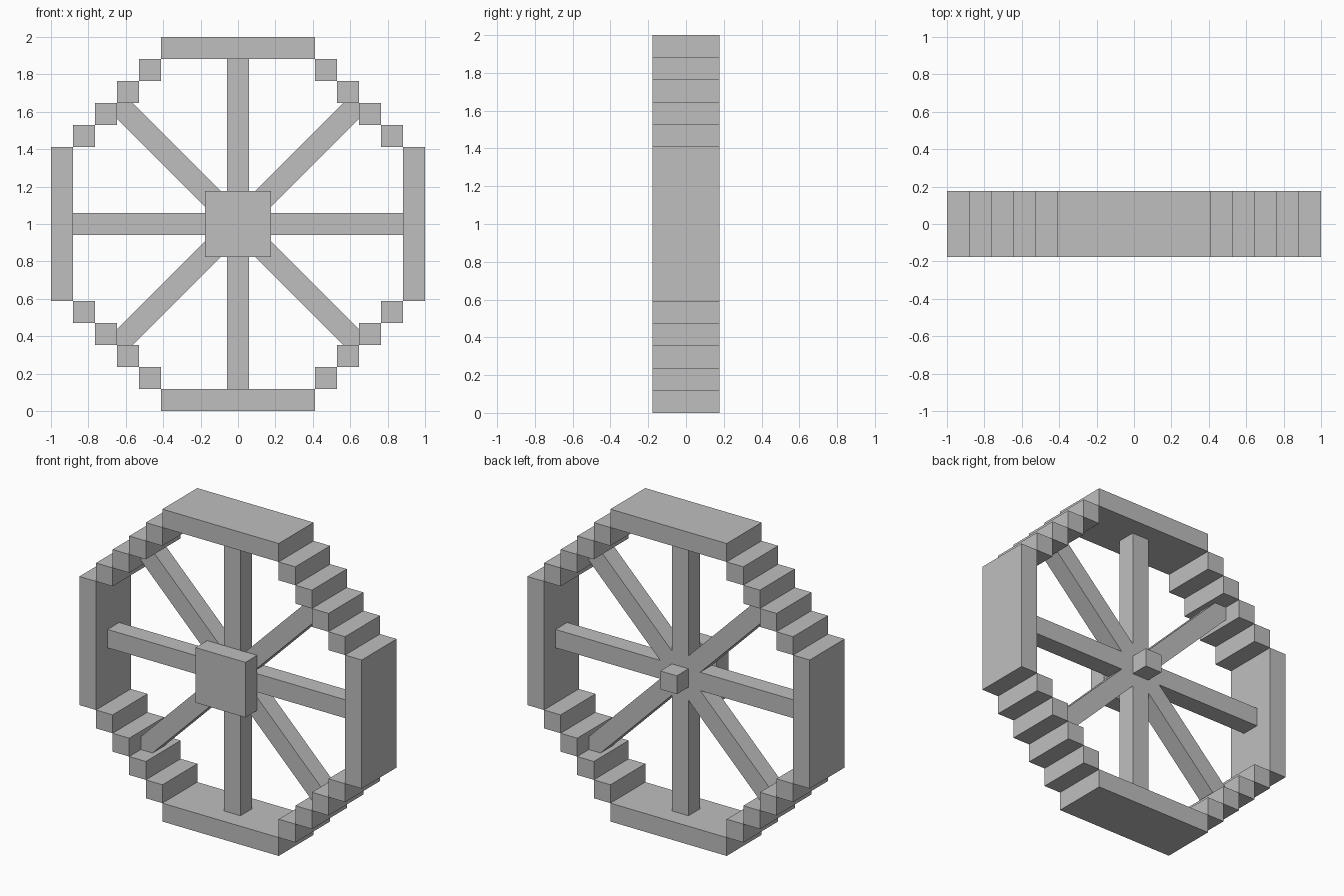
import bpy
import bmesh
from math import radians, sqrt
from mathutils import Matrix, Vector

cube = bpy.data.objects.get("Cube")
if cube:
    bpy.data.objects.remove(cube, do_unlink=True)

U = 2 / 17                      # the wheel is 17 blocks across
CENTRE = Vector((0, 0, 1))

grey = bpy.data.materials.new("plain grey")
grey.use_nodes = True
colour = (0.52, 0.52, 0.52, 1)
grey.diffuse_color = colour
grey.node_tree.nodes["Principled BSDF"].inputs["Base Color"].default_value = colour


def block(name, size, at=(0, 0, 0), angle=0):
    """Box measured in blocks from the wheel centre, turned about the axle."""
    bm = bmesh.new()
    bmesh.ops.create_cube(bm, size=1)
    place = (Matrix.Translation(CENTRE) @ Matrix.Rotation(radians(angle), 4, 'Y')
             @ Matrix.Translation(Vector(at) * U)
             @ Matrix.Diagonal((*(Vector(size) * U), 1)))
    bm.transform(place)
    mesh = bpy.data.meshes.new(name)
    bm.to_mesh(mesh)
    bm.free()
    mesh.materials.append(grey)
    obj = bpy.data.objects.new(name, mesh)
    bpy.context.collection.objects.link(obj)


# Rim: four long bars joined by diagonal runs of square steps
for side, angle in (("top", 0), ("left", 90), ("bottom", 180), ("right", 270)):
    block(f"rim_bar_{side}", (7, 3, 1), (0, 0, 8), angle)
    for i in range(4):
        block(f"rim_step_{side}_{i + 1}", (1, 3, 1), (4 + i, 0, 7 - i), angle)

# Spokes: straight ones reach the bars, diagonal ones reach the step corners
for name, length, angle in (("upright", 15, 0), ("level", 15, 90),
                            ("rising", 11 * sqrt(2), 45),
                            ("falling", 11 * sqrt(2), 135)):
    block(f"spoke_{name}", (1, 1, length), angle=angle)

# Hub plate on the front, axle stub on the back
block("hub_plate", (3, 1, 3), (0, -1, 0))
block("axle_stub", (1, 1, 1), (0, 1, 0))
